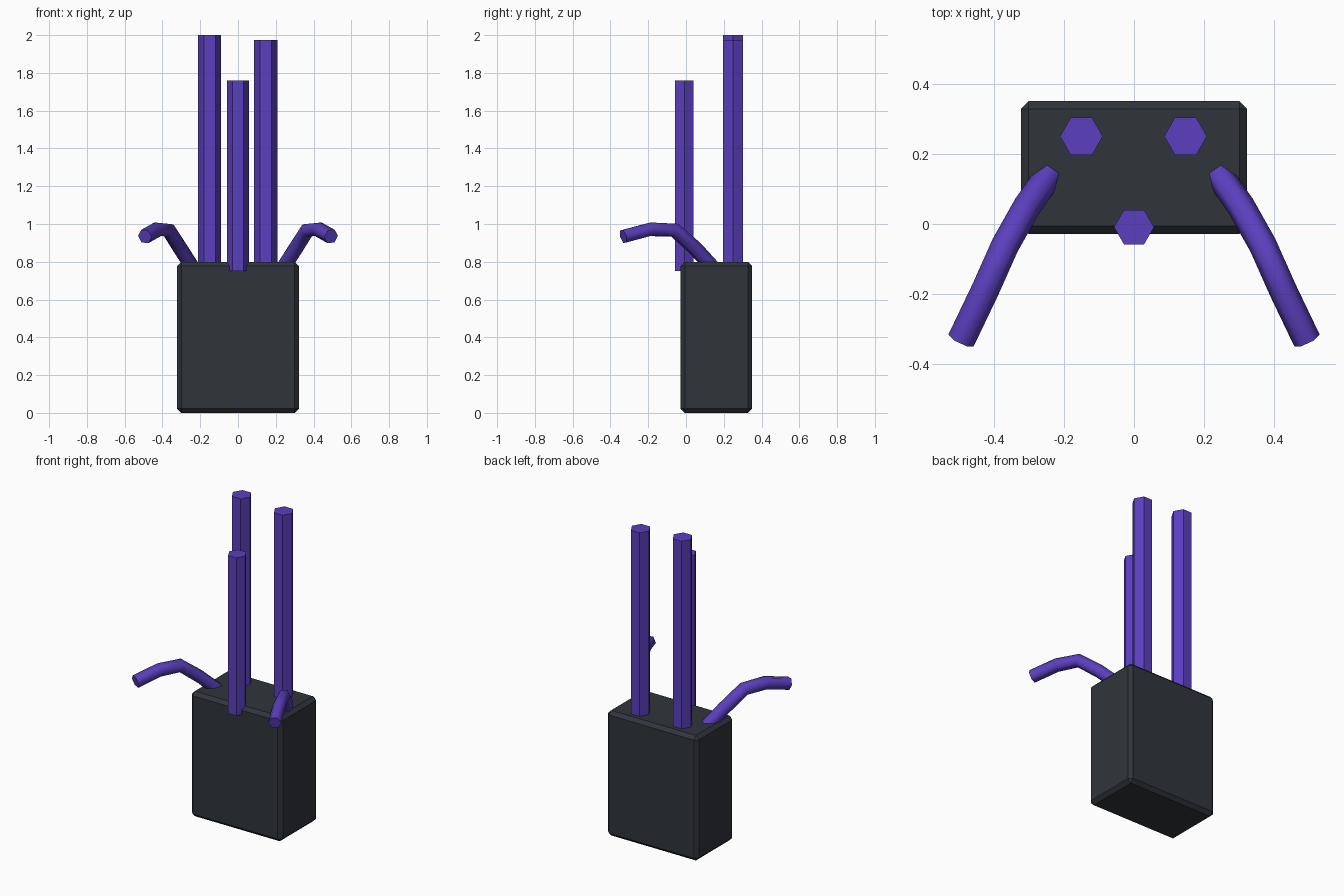
import bpy, math

if "Cube" in bpy.data.objects:
    bpy.data.objects.remove(bpy.data.objects["Cube"])


def material(name, color):
    m = bpy.data.materials.new(name)
    m.diffuse_color = (*color, 1)
    m.use_nodes = True
    m.node_tree.nodes["Principled BSDF"].inputs["Base Color"].default_value = m.diffuse_color
    return m


dark = material("dark_casing", (0.03, 0.035, 0.043))
purple = material("purple_tube", (0.105, 0.05, 0.52))

# Bevelled casing
bpy.ops.mesh.primitive_cube_add(size=1, location=(0, 0.161, 0.4))
box = bpy.context.object
box.name = "casing"
box.scale = (0.644, 0.378, 0.8)
bpy.ops.object.transform_apply(location=False, rotation=False, scale=True)
bev = box.modifiers.new("bevel", 'BEVEL')
bev.width = 0.022
bev.segments = 1
box.data.materials.append(dark)


# Upright hexagonal pipes
def pipe(name, x, y, r, z0, z1):
    bpy.ops.mesh.primitive_cylinder_add(vertices=6, radius=r, depth=z1 - z0,
                                        location=(x, y, (z0 + z1) / 2),
                                        rotation=(0, 0, math.pi / 6))
    o = bpy.context.object
    o.name = name
    o.data.materials.append(purple)


pipe("left_back_pipe", -0.15, 0.25, 0.061, 0.75, 2.0)
pipe("right_back_pipe", 0.147, 0.25, 0.061, 0.75, 1.975)
pipe("front_pipe", 0, -0.009, 0.057, 0.75, 1.76)

# Curved hoses reaching forward on both sides
PATH = [(0.235, 0.15, 0.76), (0.305, 0.05, 0.87), (0.367, -0.06, 0.967),
        (0.425, -0.19, 0.972), (0.493, -0.332, 0.934)]
for side, name in ((-1, "left_hose"), (1, "right_hose")):
    cu = bpy.data.curves.new(name, 'CURVE')
    cu.dimensions = '3D'
    cu.bevel_depth = 0.04
    cu.bevel_resolution = 1
    cu.use_fill_caps = True
    sp = cu.splines.new('POLY')
    sp.points.add(len(PATH) - 1)
    for p, (x, y, z) in zip(sp.points, PATH):
        p.co = (side * x, y, z, 1)
    hose = bpy.data.objects.new(name, cu)
    bpy.context.collection.objects.link(hose)
    cu.materials.append(purple)
    bpy.ops.object.select_all(action='DESELECT')
    hose.select_set(True)
    bpy.context.view_layer.objects.active = hose
    bpy.ops.object.convert(target='MESH')
    bpy.ops.object.shade_smooth_by_angle(angle=math.radians(65))
